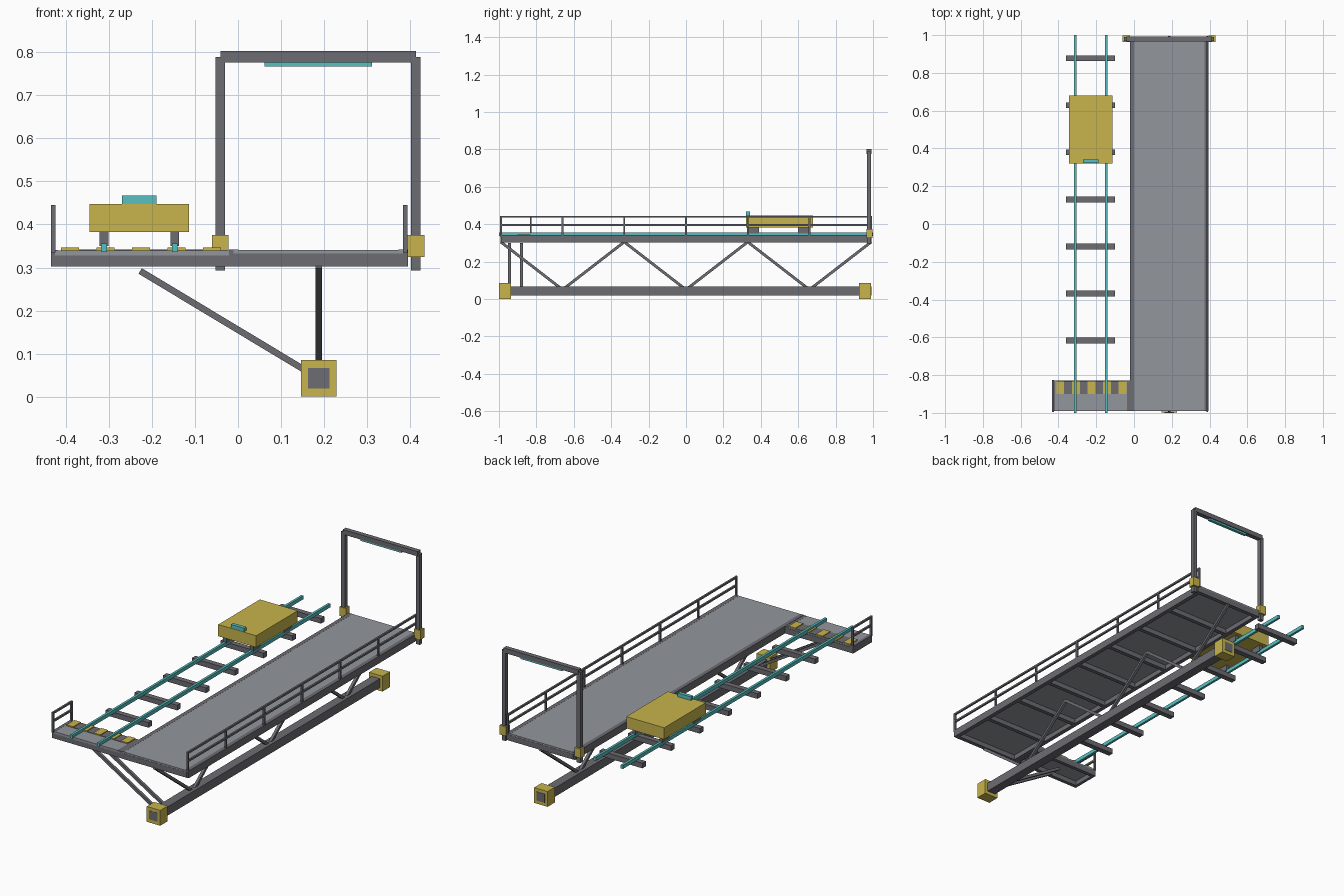
import bpy
from mathutils import Vector

cube = bpy.data.objects.get("Cube")
if cube:
    bpy.data.objects.remove(cube, do_unlink=True)


def material(name, rgb):
    m = bpy.data.materials.new(name)
    m.use_nodes = True
    m.diffuse_color = (*rgb, 1)
    m.node_tree.nodes["Principled BSDF"].inputs["Base Color"].default_value = (*rgb, 1)
    return m


STEEL = material("dark steel", (0.15, 0.15, 0.17))
PLATE = material("deck plate grey", (0.29, 0.31, 0.34))
YELLOW = material("safety yellow", (0.58, 0.46, 0.075))
TEAL = material("teal", (0.10, 0.53, 0.54))


def box(name, mat, x, y, z):
    """Box from (min, max) ranges."""
    bpy.ops.mesh.primitive_cube_add(size=1, location=[(a + b) / 2 for a, b in (x, y, z)])
    ob = bpy.context.object
    ob.name = name
    ob.scale = [b - a for a, b in (x, y, z)]
    bpy.ops.object.transform_apply(location=False, rotation=False, scale=True)
    ob.data.materials.append(mat)
    return ob


def around(c, width):
    return (c - width / 2, c + width / 2)


def strut(name, mat, start, end, width):
    """Square bar between two points."""
    a, b = Vector(start), Vector(end)
    ob = box(name, mat, around(0, width), around(0, width), around(0, (b - a).length))
    ob.rotation_mode = 'QUATERNION'
    ob.rotation_quaternion = (b - a).to_track_quat('Z', 'Y')
    ob.location = (a + b) / 2
    return ob


# Main deck: plate, edge stringers and cross beams
END = 0.99
box("deck_plate", PLATE, (-0.01, 0.383), (-END, END), (0.328, 0.341))
for name, x in (("inner_stringer", -0.01), ("outer_stringer", 0.383)):
    box(name, STEEL, around(x, 0.022), (-END, END), (0.302, 0.3415))
for i in range(9):
    y = -0.98 + i * 0.245
    box("cross_beam", STEEL, (-0.01, 0.383), around(y, 0.022), (0.302, 0.333))

# Side landing
box("landing_plate", PLATE, (-0.425, -0.02), (-END, -0.83), (0.328, 0.34))
for y in (-0.98, -0.838):
    box("landing_beam", STEEL, (-0.434, -0.02), around(y, 0.02), (0.302, 0.333))
for x in (-0.426, -0.03):
    box("landing_edge", STEEL, around(x, 0.016), (-END, -0.828), (0.302, 0.3405))

# Hazard stripes on the landing
for i in range(9):
    x = -0.39 + i * 0.0412
    stripe, mat, top = (("yellow_stripe", YELLOW, 0.346) if i % 2 == 0
                        else ("dark_stripe", STEEL, 0.342))
    box(stripe, mat, around(x, 0.0412), (-0.90, -0.832), (0.338, top))


# Guard rails
def guard_rail(name, x, posts):
    for y in posts:
        box(name + "_post", STEEL, around(x, 0.01), around(y, 0.01), (0.335, 0.443))
    for z in (0.395, 0.44):
        box(name + "_bar", STEEL, around(x, 0.01),
            (posts[0] - 0.005, posts[-1] + 0.005), around(z, 0.01))


guard_rail("deck_guard_rail", 0.388, [-0.99 + i * 0.33 for i in range(7)])
guard_rail("landing_guard_rail", -0.429, [-0.99, -0.83])

# Track: sleepers and rails
for i in range(7):
    box("sleeper", STEEL, (-0.36, -0.10), around(-0.617 + i * 0.249, 0.03), (0.31, 0.338))
for x in (-0.311, -0.147):
    box("track_rail", TEAL, around(x, 0.013), (-1, 1), (0.336, 0.356))

# Cart on the track
box("cart_body", YELLOW, (-0.344, -0.114), (0.32, 0.68), (0.383, 0.447))
box("cart_light", TEAL, (-0.269, -0.189), (0.322, 0.342), (0.447, 0.467))
for x in (-0.311, -0.147):
    for y in (0.36, 0.63):
        box("cart_foot", STEEL, around(x, 0.02), around(y, 0.06), (0.35, 0.385))

# Portal frame at the far end
for x in (-0.041, 0.413):
    box("portal_post", STEEL, around(x, 0.022), around(0.979, 0.022), (0.293, 0.789))
    box("portal_foot", YELLOW, around(x, 0.039), around(0.981, 0.034), (0.325, 0.375))
box("portal_beam", STEEL, (-0.041, 0.413), around(0.979, 0.026), (0.776, 0.802))
box("portal_light", TEAL, (0.062, 0.311), around(0.979, 0.016), (0.766, 0.777))

# Lower truss chord with end blocks
MID = 0.187
box("lower_chord", STEEL, around(MID, 0.05), (-1, 0.992), (0.019, 0.067))
for y in (-0.967, 0.958):
    box("chord_end_block", YELLOW, around(MID, 0.082), around(y, 0.064), (0.001, 0.085))

# Zigzag web between chord and deck
for i in range(6):
    y = -0.99 + i * 0.33
    z0, z1 = (0.305, 0.05) if i % 2 == 0 else (0.05, 0.305)
    strut("truss_diagonal", STEEL, (MID, y, z0), (MID, y + 0.33, z1), 0.015)

# Paired braces holding the landing
for y in (-0.943, -0.88):
    strut("landing_brace", STEEL, (MID, y, 0.043), (-0.227, y, 0.292), 0.015)
